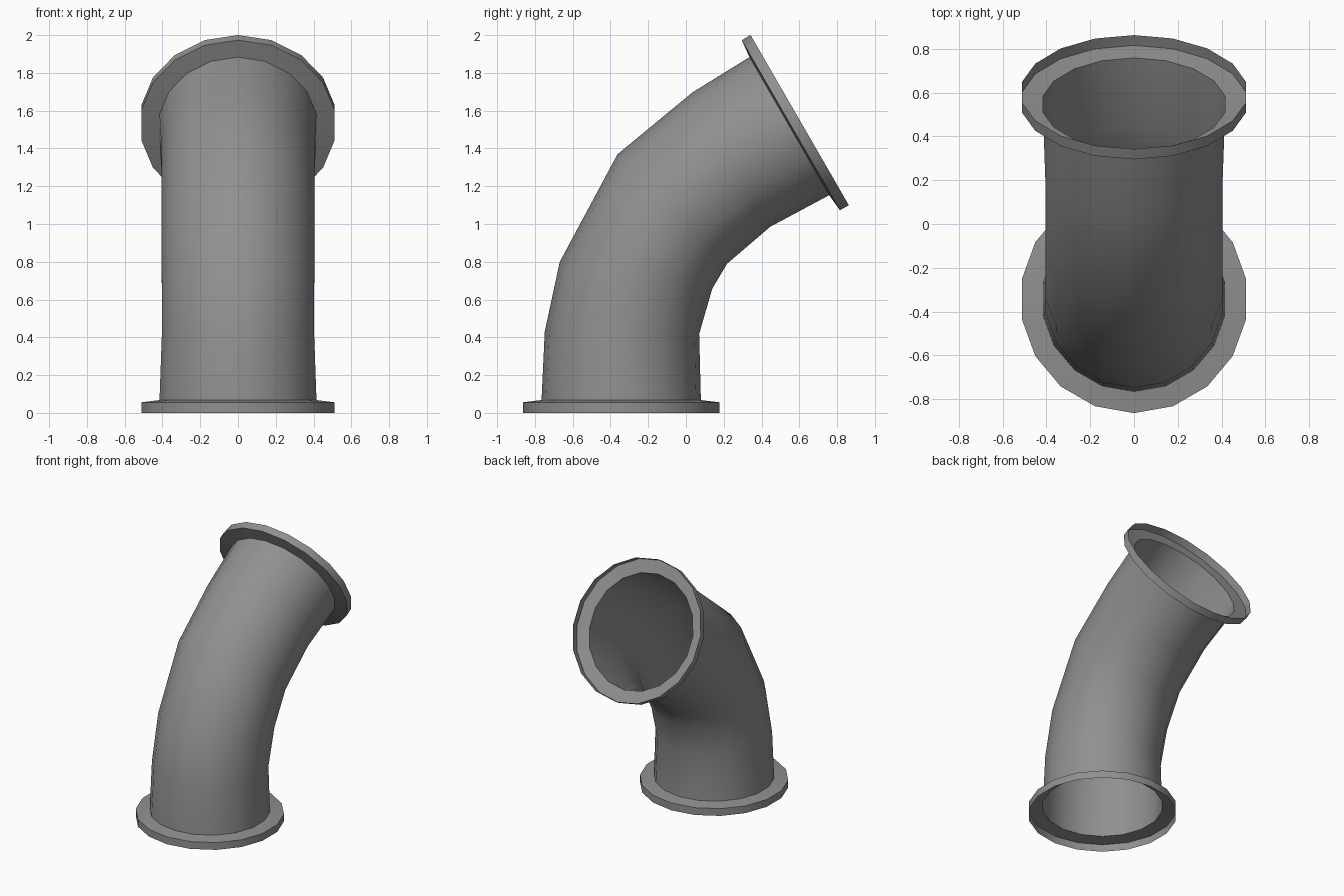
import bpy
import bmesh
from math import sin, cos, radians
from mathutils import Vector

SIDES = 18

cube = bpy.data.objects.get("Cube")
if cube:
    bpy.data.objects.remove(cube, do_unlink=True)

grey = bpy.data.materials.new("pipe grey")
grey.use_nodes = True
colour = (0.28, 0.28, 0.28, 1)
grey.diffuse_color = colour
grey.node_tree.nodes["Principled BSDF"].inputs["Base Color"].default_value = colour


def ring(bm, y, z, tilt, radius):
    """Circle of vertices centred on the bend plane, leaning back by tilt degrees."""
    t = radians(tilt)
    across = Vector((0, cos(t), -sin(t)))
    side = Vector((1, 0, 0))
    centre = Vector((0, y, z))
    angles = [radians(360 * i / SIDES) for i in range(SIDES)]
    return [bm.verts.new(centre + radius * (sin(a) * side - cos(a) * across)) for a in angles]


def open_shell(name, sections):
    """Skin a list of rings into an open, single-walled surface."""
    bm = bmesh.new()
    rings = [ring(bm, *s) for s in sections]
    for low, high in zip(rings, rings[1:]):
        for i in range(SIDES):
            j = (i + 1) % SIDES
            bm.faces.new((low[i], low[j], high[j], high[i]))
    mesh = bpy.data.meshes.new(name)
    bm.to_mesh(mesh)
    bm.free()
    mesh.materials.append(grey)
    obj = bpy.data.objects.new(name, mesh)
    bpy.context.collection.objects.link(obj)
    bpy.ops.object.select_all(action='DESELECT')
    obj.select_set(True)
    bpy.context.view_layer.objects.active = obj
    bpy.ops.object.shade_smooth_by_angle(angle=radians(30))


# Sections are (y, z, tilt, radius)
RIM, BORE = 0.52, 0.422
lower_joint = (-0.343, 0.068, 0, BORE)
upper_joint = (0.547, 1.518, 60, BORE)

# Bent pipe
open_shell("bent_pipe", [
    lower_joint,
    (-0.339, 0.424, 0.8, 0.409),
    (-0.265, 0.728, 10, 0.41),
    (-0.073, 1.079, 45, 0.41),
    (0.24, 1.341, 60, 0.411),
    upper_joint,
])

# Flanges: an outer rim and a slightly conical collar, hollow on the open side
open_shell("lower_flange", [
    (-0.343, 0, 0, RIM),
    (-0.343, 0.056, 0, RIM),
    lower_joint,
])
open_shell("upper_flange", [
    upper_joint,
    (0.555, 1.523, 60, RIM),
    (0.602, 1.55, 60, RIM),
])
